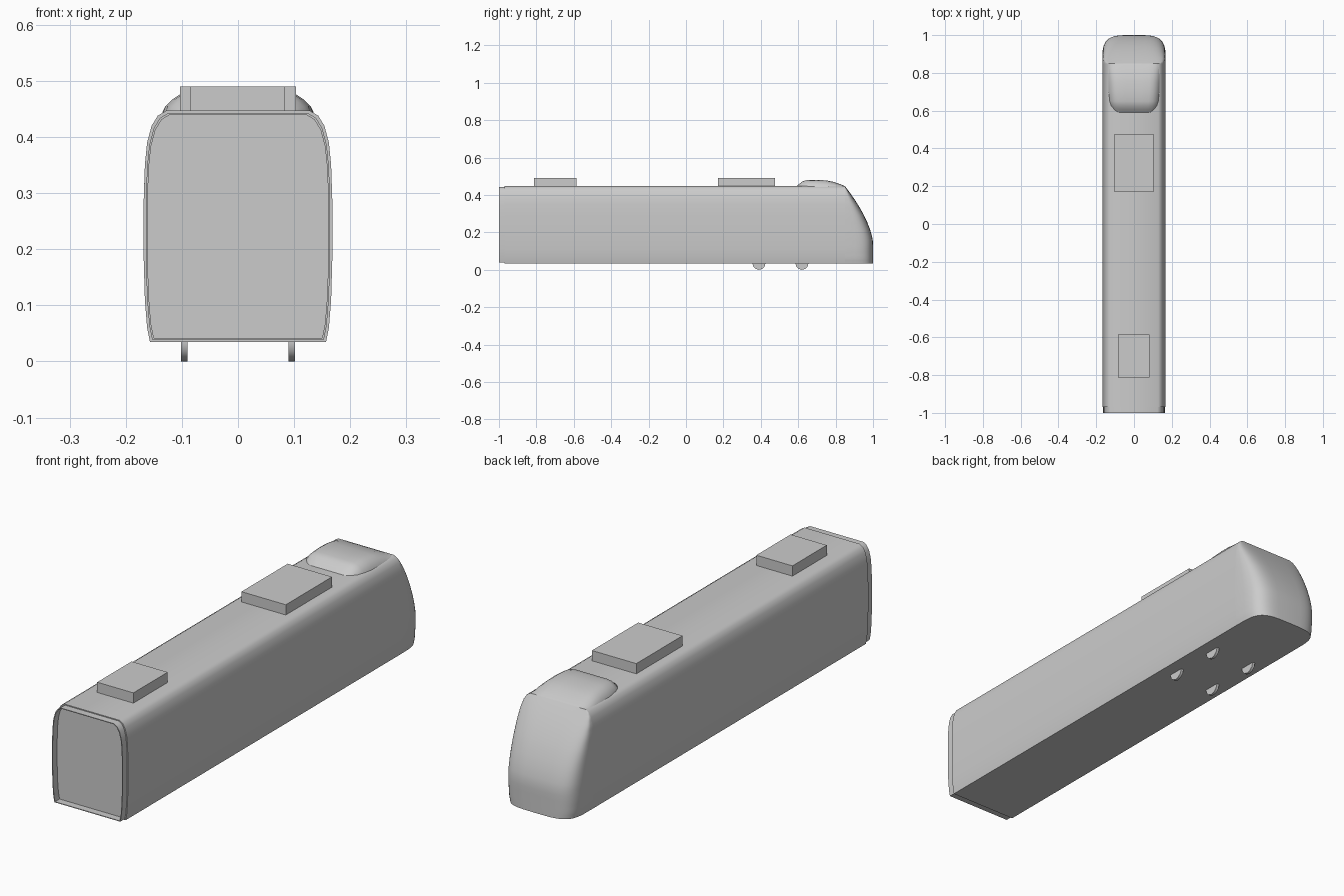
import bpy, bmesh, math

cube = bpy.data.objects.get("Cube")
if cube:
    bpy.data.objects.remove(cube, do_unlink=True)

grey = bpy.data.materials.new("plain grey")
grey.use_nodes = True
COLOR = (0.6, 0.6, 0.6, 1)
grey.diffuse_color = COLOR
grey.node_tree.nodes["Principled BSDF"].inputs["Base Color"].default_value = COLOR

BOTTOM, ROOF, NOSE_Y = 0.035, 0.447, 0.85
# Right half of the car section: half width, height
SECTION = [(0.157, BOTTOM), (0.162, 0.06), (0.166, 0.11), (0.168, 0.18), (0.168, 0.29),
           (0.166, 0.35), (0.162, 0.39), (0.154, 0.42), (0.143, 0.438), (0.128, ROOF)]


def finish(name, bm, smooth=True):
    bmesh.ops.remove_doubles(bm, verts=bm.verts, dist=0.0001)
    bmesh.ops.recalc_face_normals(bm, faces=bm.faces)
    mesh = bpy.data.meshes.new(name)
    bm.to_mesh(mesh)
    bm.free()
    mesh.materials.append(grey)
    obj = bpy.data.objects.new(name, mesh)
    bpy.context.collection.objects.link(obj)
    if smooth:
        bpy.ops.object.select_all(action='DESELECT')
        obj.select_set(True)
        bpy.context.view_layer.objects.active = obj
        bpy.ops.object.shade_smooth_by_angle(angle=math.radians(35))
    return obj


def loft(name, rows, closed=False, caps=False, wrap=False):
    bm = bmesh.new()
    grid = [[bm.verts.new(p) for p in row] for row in rows]
    pairs = list(zip(grid, grid[1:])) + ([(grid[-1], grid[0])] if wrap else [])
    for a, b in pairs:
        n = len(a)
        for i in range(n if closed else n - 1):
            j = (i + 1) % n
            bm.faces.new((a[i], a[j], b[j], b[i]))
    if caps:
        bm.faces.new(grid[0])
        bm.faces.new(grid[-1])
    return finish(name, bm)


def ring(y, inset=0.0):
    # Full section at y, shrunk evenly about its middle height
    mid = (BOTTOM + ROOF) / 2
    half = [(x - inset, z + math.copysign(inset, mid - z) * min(1, abs(mid - z) / 0.15))
            for x, z in SECTION]
    return [(x, y, z) for x, z in half] + [(-x, y, z) for x, z in reversed(half)]


def box(name, x0, x1, y0, y1, z0, z1):
    bm = bmesh.new()
    bmesh.ops.create_cube(bm, size=1)
    for v in bm.verts:
        v.co = ((x0 + x1) / 2 + v.co.x * (x1 - x0), (y0 + y1) / 2 + v.co.y * (y1 - y0),
                (z0 + z1) / 2 + v.co.z * (z1 - z0))
    return finish(name, bm, False)


# Long car body and the recessed end frame
loft("car_body", [ring(-0.97), ring(NOSE_Y)], closed=True, caps=True)
loft("end_frame", [ring(-0.97, 0.004), ring(-1, 0.004), ring(-1, 0.007), ring(-0.97, 0.007)],
     closed=True, wrap=True)


# Sloping nose with rounded corners
def nose_front(z):
    t = max(0.0, (z - 0.14) / (ROOF - 0.14))
    return NOSE_Y + 0.15 * (1 - t ** 1.6)


rows = []
for (x0, z0), (x1, z1) in zip(SECTION, SECTION[1:]):
    for k in range(3):
        f = k / 3
        rows.append((x0 + (x1 - x0) * f, z0 + (z1 - z0) * f))
rows.append(SECTION[-1])
nose_rows = []
for w, z in rows:
    row = []
    for k in range(25):
        a = math.pi * k / 24
        c, s = math.cos(a), max(0.0, math.sin(a))
        row.append((w * math.copysign(abs(c) ** 0.5, c),
                    NOSE_Y + (nose_front(z) - NOSE_Y) * s ** 0.5, z))
    nose_rows.append(row)
loft("nose", nose_rows)
bm = bmesh.new()
bm.faces.new([bm.verts.new(p) for p in nose_rows[0]])
finish("nose_floor", bm, False)

# Rounded roof fairing: station y, half width, rise
PROFILE = [(1, -0.1), (0.96, 0.25), (0.87, 0.6), (0.76, 0.88), (0.6, 1), (0.3, 1)]
STATIONS = [(0.59, 0.085, 0), (0.605, 0.105, 0.012), (0.625, 0.122, 0.027), (0.65, 0.13, 0.033),
            (0.7, 0.134, 0.034), (0.75, 0.135, 0.031), (0.79, 0.134, 0.023),
            (0.83, 0.13, 0.009), (0.85, 0.125, 0)]
loft("roof_fairing", [[(w * u, y, ROOF + h * v) for u, v in PROFILE] +
                      [(-w * u, y, ROOF + h * v) for u, v in reversed(PROFILE)]
                      for y, w, h in STATIONS])

# Roof units
box("front_roof_unit", -0.103, 0.103, 0.17, 0.477, 0.44, 0.49)
box("rear_roof_unit", -0.085, 0.083, -0.813, -0.585, 0.44, 0.49)

# Small wheels
for side, x in (("left", 0.096), ("right", -0.096)):
    for place, y in (("front", 0.39), ("rear", 0.62)):
        rows = [[(x + dx, y + 0.035 * math.sin(math.tau * k / 12),
                  0.035 - 0.035 * math.cos(math.tau * k / 12)) for k in range(12)]
                for dx in (-0.006, 0.006)]
        loft(f"{place}_{side}_wheel", rows, closed=True, caps=True)
